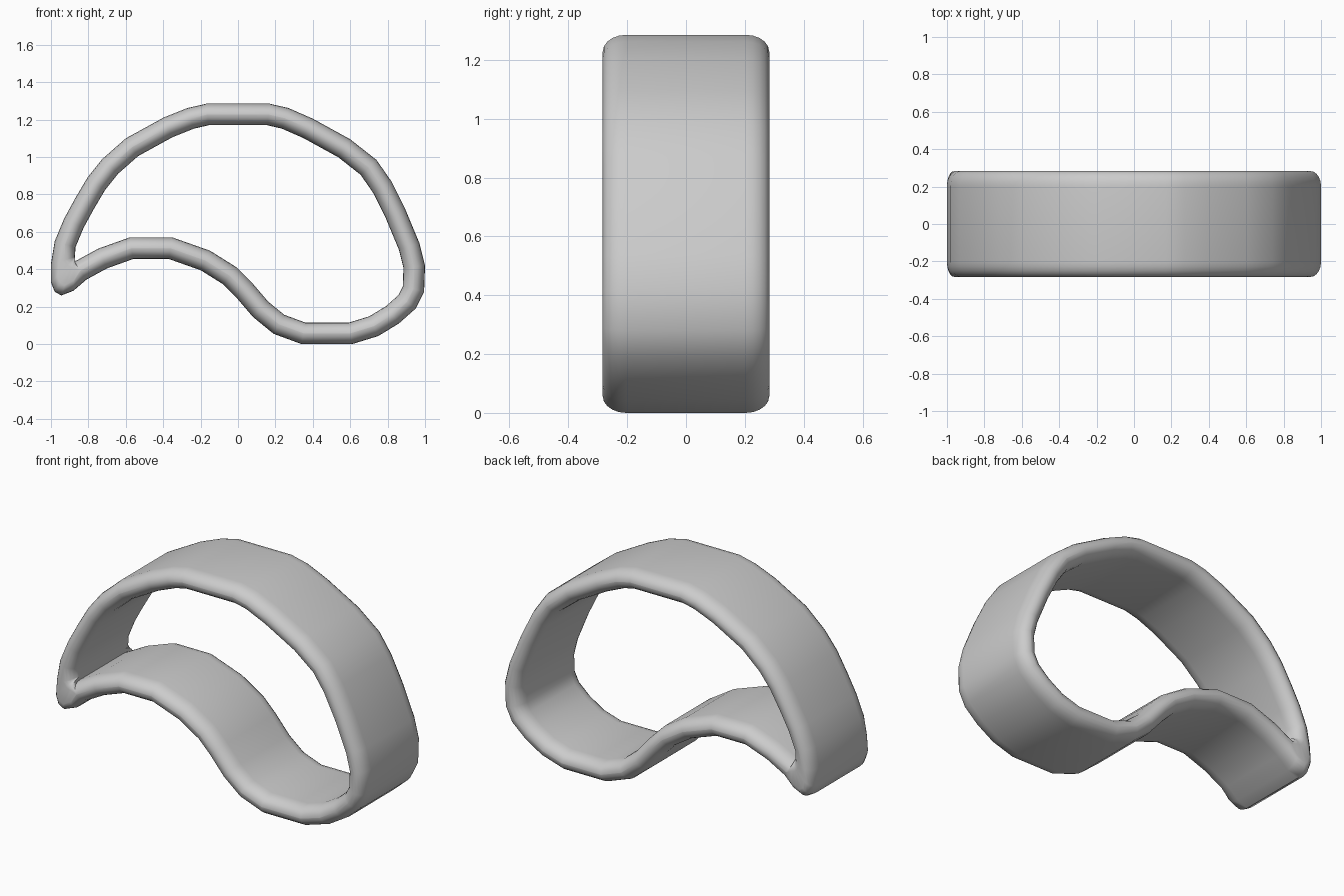
import bpy, bmesh, math
from mathutils import Vector

cube = bpy.data.objects.get("Cube")
if cube:
    bpy.data.objects.remove(cube)

WALL, HALF_DEPTH, ROUND_DEPTH, STEPS = 0.115, 0.283, 0.08, 5
INNER_CORNER = Vector((-0.872, 0.465))

# Outer outline of the band (x, z), clockwise from the pointed tip
outline = [Vector(p) for p in (
    (-0.945, 0.26), (-0.98, 0.28), (-1, 0.33), (-1, 0.43), (-0.98, 0.55), (-0.93, 0.67),
    (-0.87, 0.78), (-0.805, 0.89), (-0.725, 0.99), (-0.6, 1.1), (-0.4, 1.21),
    (-0.27, 1.262), (-0.17, 1.285), (0.17, 1.285), (0.27, 1.262), (0.4, 1.205),
    (0.6, 1.095), (0.74, 0.985), (0.82, 0.87), (0.895, 0.72), (0.97, 0.54), (1, 0.42),
    (0.995, 0.28), (0.95, 0.19), (0.86, 0.11), (0.75, 0.043), (0.61, 0.0), (0.34, 0.0),
    (0.19, 0.055), (0.08, 0.145), (-0.01, 0.25), (-0.08, 0.32), (-0.2, 0.395),
    (-0.37, 0.455), (-0.56, 0.455), (-0.7, 0.405), (-0.81, 0.345), (-0.88, 0.285))]


def inset(i):
    """Inner wall point opposite outline point i."""
    p = outline[i]
    if p.x < -0.85 and p.y < 0.46:
        return INNER_CORNER.copy()
    a = (p - outline[i - 1]).normalized()
    b = (outline[(i + 1) % len(outline)] - p).normalized()
    na, nb = Vector((a.y, -a.x)), Vector((b.y, -b.x))
    return p + (na + nb) * WALL / (1 + na.dot(nb))


def section(outer, inner):
    """Closed cross-section of the band with rounded rims."""
    across = (inner - outer).normalized()
    ring = []
    for side, sign in ((outer, 1), (inner, -1)):
        for k in range(2 * STEPS + 2):
            front = k <= STEPS
            turn = (STEPS - k) if front else (k - STEPS - 1)
            ang = turn / STEPS * math.pi / 2
            y = HALF_DEPTH - ROUND_DEPTH + ROUND_DEPTH * math.sin(ang)
            y *= -1 if front else 1
            y *= sign
            q = side + across * sign * WALL / 2 * (1 - math.cos(ang))
            ring.append((q.x, y, q.y))
    return ring


# Loop-shaped band
bm = bmesh.new()
rings = [[bm.verts.new(c) for c in section(p, inset(i))] for i, p in enumerate(outline)]
for i, ring in enumerate(rings):
    nxt = rings[(i + 1) % len(rings)]
    for j in range(len(ring)):
        k = (j + 1) % len(ring)
        bm.faces.new((ring[j], ring[k], nxt[k], nxt[j]))
bmesh.ops.remove_doubles(bm, verts=bm.verts, dist=0.0005)
bmesh.ops.recalc_face_normals(bm, faces=bm.faces)
mesh = bpy.data.meshes.new("curved_band")
bm.to_mesh(mesh)
bm.free()
band = bpy.data.objects.new("curved_band", mesh)
bpy.context.collection.objects.link(band)

# Plain grey finish
grey = bpy.data.materials.new("light_grey")
grey.use_nodes = True
colour = (0.6, 0.6, 0.6, 1)
grey.diffuse_color = colour
grey.node_tree.nodes["Principled BSDF"].inputs["Base Color"].default_value = colour
mesh.materials.append(grey)

bpy.context.view_layer.objects.active = band
band.select_set(True)
bpy.ops.object.shade_smooth_by_angle(angle=math.radians(50))
